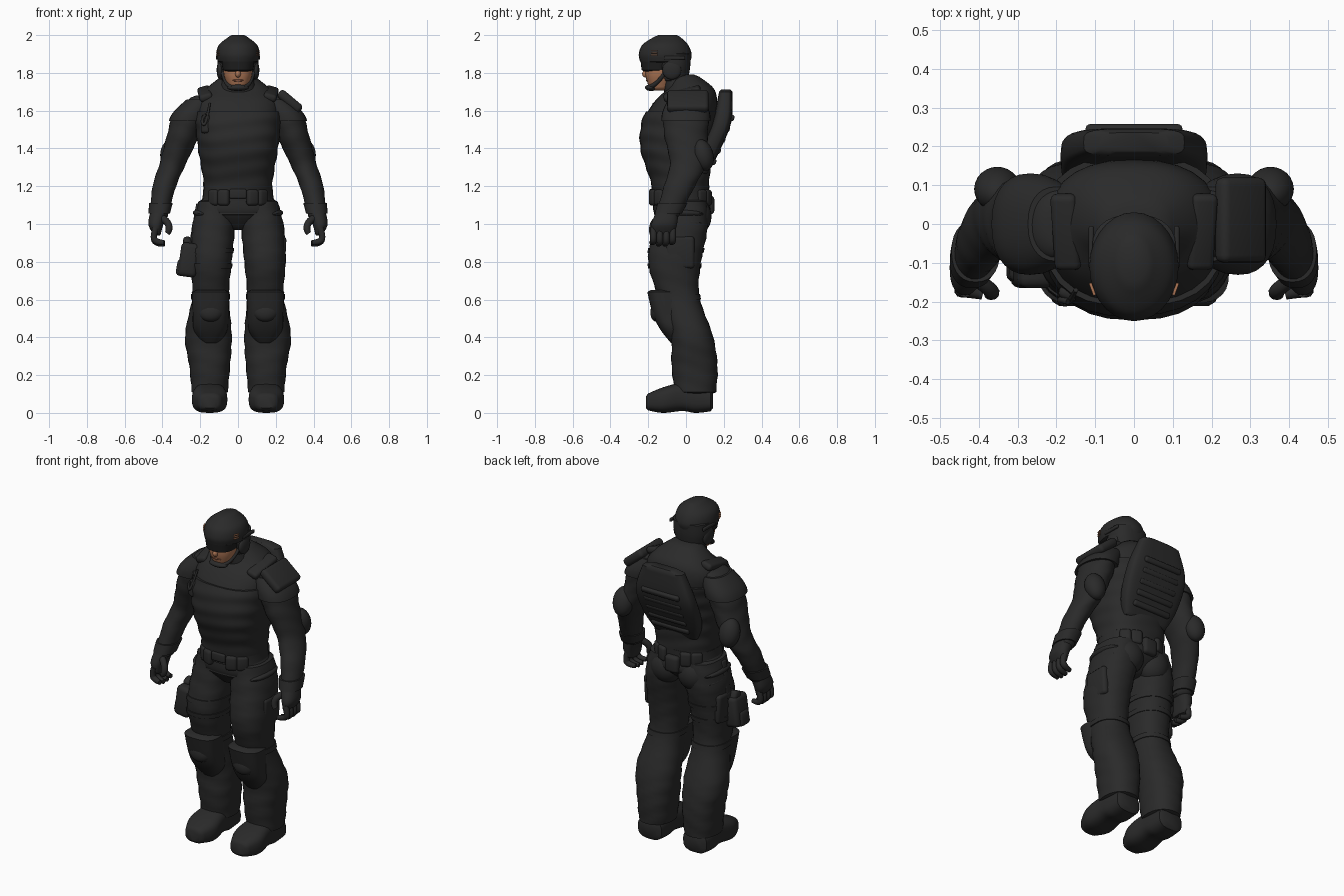
import bpy, bmesh, math
from mathutils import Matrix, Vector, Euler

default_cube = bpy.data.objects.get("Cube")
if default_cube:
    bpy.data.objects.remove(default_cube, do_unlink=True)


def material(name, *colour):
    mat = bpy.data.materials.new(name)
    mat.use_nodes = True
    mat.diffuse_color = (*colour, 1)
    shader = mat.node_tree.nodes["Principled BSDF"]
    shader.inputs["Base Color"].default_value = mat.diffuse_color
    shader.inputs["Roughness"].default_value = .8
    return mat


cloth = material("dark grey cloth", .023, .023, .023)
black = material("black goggles", .013, .013, .013)
skin = material("skin", .42, .18, .09)
lips = material("lips", .24, .09, .05)
mesh_parts = []


def add_object(name, data, mat, mirror):
    """Link a part, mirrored across x if asked."""
    data.materials.append(mat)
    part = bpy.data.objects.new(name, data)
    bpy.context.collection.objects.link(part)
    if mirror:
        part.modifiers.new("Mirror", "MIRROR")
    return part


def finish(name, bm, mat, mirror):
    bmesh.ops.recalc_face_normals(bm, faces=bm.faces)
    mesh = bpy.data.meshes.new(name)
    bm.to_mesh(mesh)
    bm.free()
    mesh_parts.append(add_object(name, mesh, mat, mirror))


def spline(keys, steps):
    """Smoothly interpolate key rings of (x, y, z, half width, half depth)."""
    rows = [Vector(key) for key in keys]
    rows = [rows[0]] + rows + [rows[-1]]
    smooth = []
    for before, start, end, after in zip(rows, rows[1:], rows[2:], rows[3:]):
        for step in range(steps):
            t = step / steps
            tangent_in, tangent_out = (end - before) / 2, (after - start) / 2
            bend = (end - start) * 3 - tangent_in * 2 - tangent_out
            twist = (start - end) * 2 + tangent_in + tangent_out
            smooth.append(start + tangent_in * t + bend * t ** 2 + twist * t ** 3)
    return smooth + [rows[-1]]


def rounded_tip(end_row, next_row, tip):
    """A smaller ring just beyond an end, to round it off."""
    centre = end_row.xyz + (end_row.xyz - next_row.xyz).normalized() * tip
    return Vector((*centre, end_row[3] * .7, end_row[4] * .7))


def skin_rows(name, mat, rows, mirror, power, ripple=0, along_y=False, sides=28):
    """Skin superellipse rings, with optional cloth folds."""
    bm = bmesh.new()
    rings = []
    for x, y, z, wide, deep in rows:
        ring = []
        for side in range(sides):
            angle = math.tau * side / sides
            c, s = math.cos(angle), math.sin(angle)
            fold = 1 + ripple * math.sin(z * 70 + 2 * math.sin(angle * 2) + c)
            u = math.copysign(abs(c) ** (2 / power), c) * wide * fold
            v = math.copysign(abs(s) ** (2 / power), s) * deep * fold
            ring.append(bm.verts.new((x + u, y, z + v) if along_y else (x + u, y + v, z)))
        rings.append(ring)
    for low, high in zip(rings, rings[1:]):
        for side in range(sides):
            after = (side + 1) % sides
            bm.faces.new((low[side], low[after], high[after], high[side]))
    bm.faces.new(rings[0])
    bm.faces.new(rings[-1])
    finish(name, bm, mat, mirror)


def loft(name, keys, mat=cloth, mirror=False, power=2.3, tip=.012, **shape):
    rows = spline(keys, 6)
    rows = [rounded_tip(rows[0], rows[1], tip), *rows, rounded_tip(rows[-1], rows[-2], tip)]
    skin_rows(name, mat, rows, mirror, power, **shape)


def band(name, keys, low, high, grow, mirror=False, power=2.3, ripple=0):
    """A layer worn over part of a loft, between two heights."""
    worn = [row for row in spline(keys, 20) if low <= row.z <= high]
    thicker = [row + Vector((0, 0, 0, grow, grow)) for row in worn]
    skin_rows(name, cloth, [worn[0], *thicker, worn[-1]], mirror, power, ripple)


def placed(loc, size, turn):
    rot = Euler([math.radians(angle) for angle in turn]).to_matrix().to_4x4()
    return Matrix.Translation(loc) @ rot @ Matrix.Diagonal((*size, 1))


def box(name, loc, size, turn=(0, 0, 0), mirror=False, mat=cloth):
    bm = bmesh.new()
    bmesh.ops.create_cube(bm, size=1, matrix=placed(loc, size, turn))
    bmesh.ops.bevel(bm, geom=bm.edges[:], offset=min(.025, min(size) * .4),
                    segments=3, profile=.5, affect="EDGES")
    finish(name, bm, mat, mirror)


def ball(name, loc, radii, turn=(0, 0, 0), mirror=False, mat=cloth):
    bm = bmesh.new()
    bmesh.ops.create_uvsphere(bm, u_segments=24, v_segments=14, radius=1,
                              matrix=placed(loc, radii, turn))
    finish(name, bm, mat, mirror)


def tube(name, points, radius, mirror=True):
    curve = bpy.data.curves.new(name, "CURVE")
    curve.dimensions = "3D"
    curve.bevel_depth = radius
    curve.bevel_resolution = 3
    curve.use_fill_caps = True
    line = curve.splines.new("NURBS")
    line.points.add(len(points) - 1)
    for point, spot in zip(line.points, points):
        point.co = (*spot, 1)
    line.points[-1].radius = .75
    line.order_u = 3
    line.use_endpoint_u = True
    add_object(name, curve, cloth, mirror)


# Head: face, goggles, helmet and chin strap
loft("face", [(0, -.14, 1.72, .05, .055), (0, -.135, 1.79, .075, .08),
              (0, -.13, 1.87, .08, .085)], skin)
ball("nose", (0, -.212, 1.795), (.015, .02, .02), mat=skin)
ball("mouth", (0, -.205, 1.76), (.03, .007, .006), mat=lips)
ball("chin_cup", (0, -.185, 1.722), (.058, .032, .018))
tube("chin_strap", [(.03, -.2, 1.722), (.07, -.15, 1.735), (.085, -.1, 1.82)], .012)
loft("goggles", [(0, -.15, 1.815, .08, .085), (0, -.15, 1.86, .088, .09)], black)
loft("helmet_shell", [(0, -.11, 1.86, .107, .133), (0, -.11, 1.9, .115, .14),
                      (0, -.11, 1.95, .1, .12), (0, -.1, 1.99, .05, .07)], power=2, tip=.01)
loft("helmet_neck_guard", [(0, -.06, 1.76, .085, .07), (0, -.065, 1.83, .106, .087),
                           (0, -.06, 1.9, .108, .085)])
ball("ear_cover", (.095, -.075, 1.815), (.018, .05, .05), mirror=True)
box("helmet_rail", (.11, -.06, 1.88), (.014, .11, .02), mirror=True)
for slot in range(3):
    box("helmet_vent", (.107, -.168, 1.895 + slot / 90), (.008, .034, .005),
        (0, 0, -20), True, skin)

# Trunk: neck, shirt, vest and straps
trunk = [(0, -.03, 1.05, .19, .14), (0, -.03, 1.2, .17, .14), (0, -.05, 1.4, .2, .18),
         (0, -.03, 1.55, .22, .19), (0, 0, 1.65, .22, .165), (0, .025, 1.72, .165, .12),
         (0, 0, 1.78, .09, .07)]
loft("shirt", trunk, power=2.4)
band("vest", trunk, 1.18, 1.6, .012, power=2.5, ripple=.012)
loft("neck", [(0, 0, 1.65, .12, .11), (0, -.045, 1.78, .08, .08)])
box("shoulder_strap", (.175, -.02, 1.69), (.07, .2, .04), (14, 16, 0), True)
box("radio", (-.17, -.18, 1.53), (.05, .04, .1), (-6, 0, -25))
tube("radio_cable", [(-.17, -.2, 1.58), (-.2, -.19, 1.55), (-.17, -.215, 1.51),
                     (-.15, -.17, 1.64)], .008, False)

# Backpack with ribs
loft("backpack", [(0, .21, 1.7, .13, .035), (0, .19, 1.54, .186, .05),
                  (0, .125, 1.38, .18, .05), (0, .085, 1.27, .14, .03)], power=4)
for rib in range(5):
    box("backpack_rib", (0, .145 + rib * .024, 1.33 + rib * .058), (.25, .03, .034), (-22, 0, 0))

# Belt and its pouches
band("belt", trunk, 1.12, 1.19, .014)
box("buckle", (0, -.185, 1.16), (.09, .02, .05))
for angle in (25, 45, 135, 155):
    around = math.radians(angle)
    box("belt_pouch", (.18 * math.sin(around), -.03 - .155 * math.cos(around), 1.14),
        (.065, .04, .085), (0, 0, angle), True)
box("rear_pouch", (0, .125, 1.1), (.09, .05, .1))

# Trousers
loft("pelvis", [(0, -.03, .98, .06, .08), (0, -.02, 1.06, .21, .15), (0, -.03, 1.15, .18, .14)])
leg = [(.11, -.02, 1.12, .1, .13), (.13, -.03, .98, .114, .145), (.143, -.06, .8, .11, .14),
       (.145, -.04, .62, .097, .11), (.157, .03, .41, .124, .112), (.15, .045, .25, .108, .122),
       (.15, .05, .11, .095, .11)]
loft("trouser_leg", leg, mirror=True, ripple=.018)
box("thigh_pocket", (.23, -.03, .85), (.045, .15, .17), (0, 3, 0), True)
for height in (1, 1.05):
    ball("hip_fold", (.18, -.025, height), (.06, .12, .025), (0, -12, 0), True)
ball("seat_bulge", (.09, .05, 1.04), (.095, .085, .1), mirror=True)

# Knee pads with straps
loft("knee_pad", [(.145, -.12, .64, .1, .085), (.145, -.09, .52, .095, .085),
                  (.145, -.05, .44, .09, .085), (.145, -.01, .37, .05, .07)],
     mirror=True, power=2.8)
ball("knee_cap", (.145, -.14, .55), (.075, .045, .07), (-20, 0, 0), True)
band("knee_strap", leg, .59, .63, .006, True)

# Boots
loft("boot", [(.15, -.2, .058, .06, .045), (.15, -.12, .068, .093, .068),
              (.15, -.02, .085, .084, .075), (.15, .05, .075, .082, .075),
              (.15, .13, .068, .078, .06)],
     mirror=True, power=2.9, along_y=True)

# Arms with pads
arm = [(.19, 0, 1.67, .06, .08), (.255, 0, 1.58, .086, .118), (.29, 0, 1.47, .086, .115),
       (.345, .01, 1.32, .07, .095), (.39, -.035, 1.2, .062, .082), (.42, -.1, 1.04, .048, .062)]
loft("sleeve", arm, mirror=True, power=2, ripple=.02)
band("shoulder_pad", arm, 1.54, 1.66, .01, True)
box("left_shoulder_plate", (.275, .01, 1.65), (.15, .22, .05), (0, 40, 0))
ball("elbow_pad", (.352, .09, 1.365), (.06, .055, .085), (15, 0, 0), True)

# Gloved hands
band("glove_cuff", arm, 1.05, 1.12, .008, True)
loft("palm", [(.42, -.1, 1.06, .045, .06), (.435, -.115, 1, .04, .068),
              (.43, -.12, .95, .022, .058)], mirror=True)
for finger in range(4):
    y = -.07 - finger * .034
    tip_height = .89 + abs(finger - 1.5) * .008
    tube("finger", [(.435, y, .98), (.452, y, .93), (.43, y, tip_height),
                    (.39, y - .01, tip_height)], .0175)
tube("thumb", [(.42, -.13, 1.04), (.375, -.165, 1.02), (.36, -.18, .97), (.375, -.18, .95)], .019)

# Holster on the right thigh
box("holster", (-.26, -.1, .81), (.1, .13, .18), (0, 8, 0))
box("holster_pouch", (-.3, -.105, .77), (.05, .09, .09), (0, 10, 0))
box("pistol_grip", (-.268, -.08, .895), (.045, .06, .07), (25, 0, 0))
box("holster_strap", (-.23, -.05, 1), (.02, .045, .22), (0, 10, 0))
right_leg = [(-x, *rest) for x, *rest in leg]
for height in (.78, .86):
    band("thigh_strap", right_leg, height - .02, height + .02, .005)

# Smooth shading with crisp edges
bpy.ops.object.select_all(action="DESELECT")
for part in mesh_parts:
    part.select_set(True)
bpy.context.view_layer.objects.active = mesh_parts[0]
bpy.ops.object.shade_smooth_by_angle(angle=math.radians(40))
